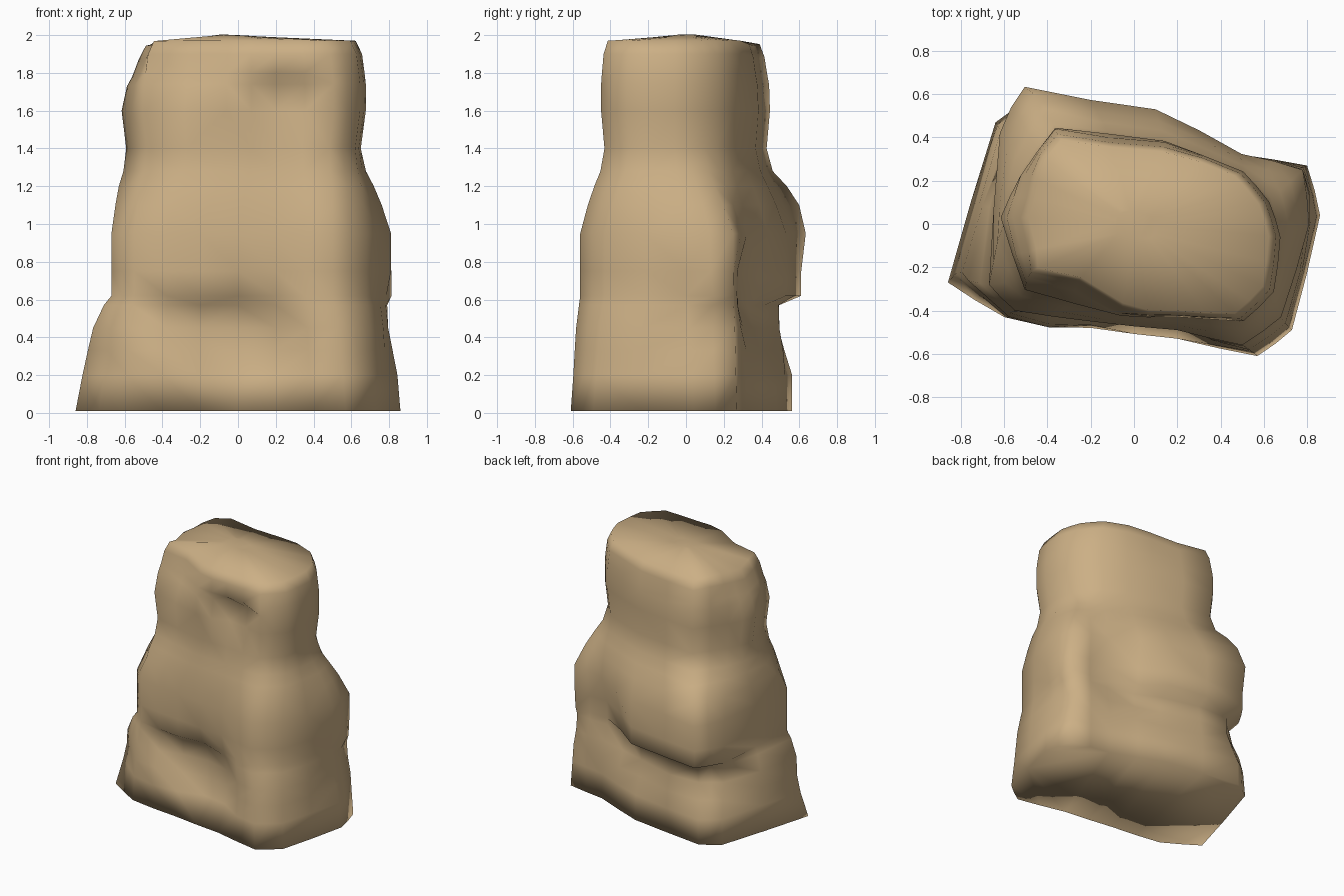
import bpy
import bmesh
from mathutils import Vector

default_cube = bpy.data.objects.get("Cube")
if default_cube:
    bpy.data.objects.remove(default_cube, do_unlink=True)

# Sandstone colour
stone = bpy.data.materials.new("sandstone_tan")
stone.use_nodes = True
stone.diffuse_color = (0.6, 0.43, 0.235, 1)
stone.node_tree.nodes["Principled BSDF"].inputs["Base Color"].default_value = stone.diffuse_color

# Outlines of the boulder, anticlockwise from the front corner on the -x side
foot = [(-.86, -.27), (-.6, -.43), (-.2, -.48), (.2, -.53), (.57, -.61), (.73, -.49),
        (.86, .04), (.8, .27), (.5, .32), (.1, .48), (-.5, .56), (-.64, .47)]
waist = [(-.67, -.28), (-.55, -.4), (-.2, -.45), (.2, -.49), (.5, -.56), (.68, -.43),
         (.81, 0), (.78, .25), (.5, .33), (.1, .53), (-.5, .61), (-.62, .42)]
crown = [(-.61, .03), (-.5, -.3), (-.06, -.42), (.2, -.43), (.5, -.445), (.64, -.31),
         (.67, -.06), (.62, .1), (.5, .24), (.14, .38), (-.36, .44), (-.52, .22)]
outlines = [foot, waist, crown]

# Height, outline blend (foot 0, waist 1, crown 2) and scale of each layer
layers = [(.01, 0, 1), (.2, .15, .99), (.33, .3, .99), (.45, .45, .99), (.57, .75, .99),
          (.62, 1, 1), (.75, 1, 1), (.95, 1, 1), (1.1, 1.35, 1), (1.2, 1.65, 1),
          (1.28, 1.85, .98), (1.4, 2, .97), (1.6, 2, 1.01), (1.74, 2, 1.01),
          (1.8, 2, 1), (1.9, 2, .98), (1.97, 2, .93), (1.985, 2, .15)]

# Sculpting strokes: centre, reach, push
strokes = [
    ((.07, -.48, .36), .33, (0, .12, 0)),      # valley between the front lobes
    ((-.4, -.44, .25), .25, (0, -.03, 0)),     # front lobe
    ((-.8, -.24, .28), .2, (0, .05, 0)),       # hollow in the side of the foot
    ((-.35, -.4, 1.95), .34, (.02, .1, 0)),    # worn front beside the brow
    ((.82, .1, .5), .25, (-.04, 0, 0)),        # nick beside the foot
    ((.82, .15, .65), .12, (.05, .02, 0)),     # small side ledge
    ((.42, .36, .68), .3, (-.02, -.06, 0)),    # back hollow beside the bulge
    ((-.45, .52, 1.08), .23, (-.01, .05, 0)),  # shoulder of the back bulge
    ((-.55, 0, 1.97), .3, (.08, 0, -.03)),     # worn top shoulder
    ((-.1, .45, 2), .4, (0, -.03, -.03)),      # worn back rim
    ((-.2, .05, 2), .4, (0, 0, .02)),          # crest
]

# Hollows cut only below an overhanging ledge: ledge height, then a stroke
hollows = [
    (.6, ((-.22, -.45, .55), .3, (0, .06, 0))),    # under the front ledge
    (.6, ((-.5, .56, .56), .32, (.05, -.1, 0))),   # under the back bulge corner
    (.6, ((.05, .48, .56), .38, (0, -.1, 0))),     # under the back bulge
    (1.78, ((.25, -.43, 1.73), .22, (0, .08, 0))),  # under the brow
]


def outline_at(blend):
    """Blend neighbouring outlines and add slightly rounded midpoints."""
    low = min(int(blend), 1)
    points = [Vector(a).lerp(Vector(b), blend - low)
              for a, b in zip(outlines[low], outlines[low + 1])]
    ring = []
    for i, point in enumerate(points):
        following = points[(i + 1) % len(points)]
        ring += [point, (point + following) * .503]
    return ring


def sculpt(co):
    """Apply the strokes with a smooth falloff."""
    moved = co.copy()
    below = [stroke for ledge, stroke in hollows if co.z < ledge]
    for centre, reach, push in strokes + below:
        nearness = max(0, 1 - ((co - Vector(centre)).length / reach) ** 2)
        moved += Vector(push) * nearness
    return moved


# Boulder body: stacked layers bridged into one closed skin
bm = bmesh.new()
rings = []
for height, blend, scale in layers:
    rings.append([bm.verts.new(sculpt(Vector((p.x * scale, p.y * scale, height))))
                  for p in outline_at(blend)])
for lower, upper in zip(rings, rings[1:]):
    for i in range(len(lower)):
        j = (i + 1) % len(lower)
        bm.faces.new((lower[i], lower[j], upper[j], upper[i]))

# Closed base and crest
bm.faces.new(rings[0][::-1])
bm.faces.new(rings[-1])
bmesh.ops.triangulate(bm, faces=bm.faces[:])
bmesh.ops.recalc_face_normals(bm, faces=bm.faces[:])

mesh = bpy.data.meshes.new("boulder")
bm.to_mesh(mesh)
bm.free()
mesh.materials.append(stone)
mesh.shade_smooth()
boulder = bpy.data.objects.new("boulder", mesh)
bpy.context.collection.objects.link(boulder)
